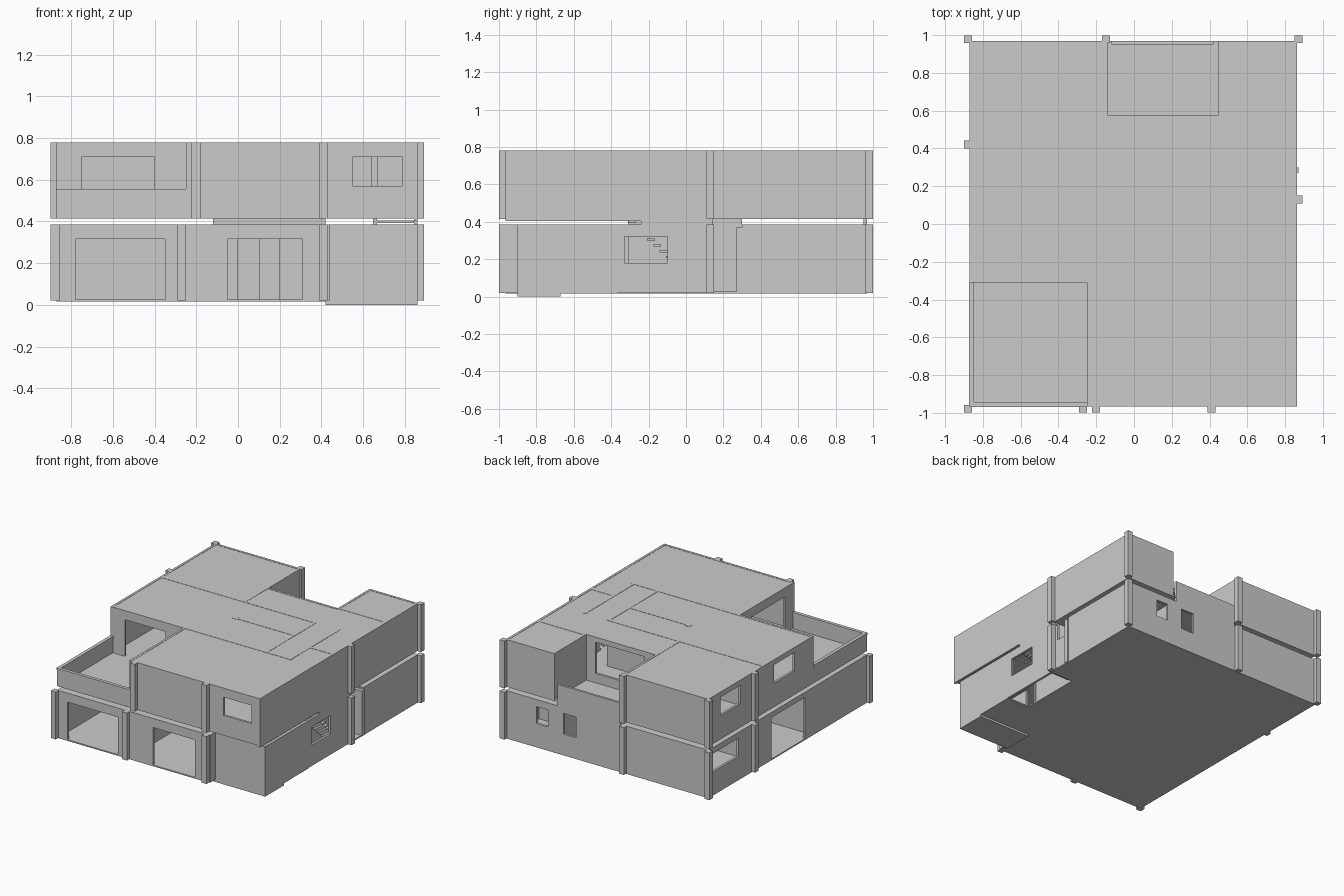
import bpy, bmesh
from mathutils import Vector

if "Cube" in bpy.data.objects:
    bpy.data.objects.remove(bpy.data.objects["Cube"])

T = 0.018                       # wall thickness
G0, G1 = 0.02, 0.385            # ground storey
U0, U1 = 0.415, 0.78            # upper storey


def boxes(name, items):
    """One object made of boxes (x0, x1, y0, y1, z0, z1)."""
    bm = bmesh.new()
    for x0, x1, y0, y1, z0, z1 in items:
        res = bmesh.ops.create_cube(bm, size=1)
        for v in res['verts']:
            v.co = Vector(((x0 + x1) / 2 + v.co.x * (x1 - x0),
                           (y0 + y1) / 2 + v.co.y * (y1 - y0),
                           (z0 + z1) / 2 + v.co.z * (z1 - z0)))
    me = bpy.data.meshes.new(name)
    bm.to_mesh(me)
    bm.free()
    ob = bpy.data.objects.new(name, me)
    bpy.context.collection.objects.link(ob)
    return ob


def wall(name, axis, pos, a, b, z0, z1, openings=()):
    """Wall running along an axis, starting at pos on the other, with openings (a0, a1, z0, z1)."""
    parts, cur = [], a
    for o0, o1, h0, h1 in sorted(openings):
        parts += [(cur, o0, z0, z1), (o0, o1, z0, h0), (o0, o1, h1, z1)]
        cur = o1
    parts.append((cur, b, z0, z1))
    items = []
    for p0, p1, h0, h1 in parts:
        if p1 - p0 < 1e-4 or h1 - h0 < 1e-4:
            continue
        items.append((p0, p1, pos, pos + T, h0, h1) if axis == 'x'
                     else (pos, pos + T, p0, p1, h0, h1))
    boxes(name, items)


L, R, F, B = -0.87, 0.862, -0.965, 0.968   # outer faces

# Ground floor slab with the stair notch and the lower front right step
boxes("ground_floor", [
    (L, 0.67, -0.9, B, 0.016, 0.026), (L, 0.42, F, -0.9, 0.016, 0.026),
    (0.67, R, -0.9, -0.37, 0.016, 0.026), (0.67, R, 0.11, B, 0.016, 0.026)])
boxes("front_right_step", [(0.42, R, -0.9, -0.67, 0.0, 0.02)])

# Ground ceiling, upper floor and roof panels
boxes("ground_ceiling", [
    (L, 0.65, -0.9, B, 0.373, G1), (L, 0.42, F, -0.9, 0.373, G1),
    (0.65, R, -0.9, -0.37, 0.373, G1), (0.65, R, 0.3, B, 0.373, G1)])
boxes("upper_floor", [
    (L, 0.65, F, B, U0, 0.427), (0.65, R, F, -0.3, U0, 0.427),
    (0.65, R, 0.14, B, U0, 0.427)])
boxes("roof", [
    (L, -0.14, 0.3, B, 0.766, 0.778), (L, R, -0.3, 0.3, 0.766, 0.778),
    (-0.24, R, F, -0.3, 0.766, 0.778), (-0.14, R, 0.3, 0.57, 0.766, 0.778),
    (0.45, R, 0.57, B, 0.766, 0.778)])

# Ground storey outer walls
wall("ground_front_wall", 'x', F, L, 0.42, G0, G1,
     [(-0.78, -0.35, G0, 0.315), (-0.05, 0.31, G0, 0.315)])
wall("ground_front_right_wall", 'x', -0.9, 0.42, R, 0.0, G1)
wall("ground_front_return_wall", 'y', 0.42, F, -0.67, G0, G1)
wall("ground_left_wall", 'y', L, F, B, G0, G1,
     [(-0.21, 0.2, 0.026, 0.345), (0.6, 0.93, 0.2, 0.34)])
wall("ground_back_wall", 'x', B - T, L, R, G0, G1,
     [(0.5, 0.6, 0.2, 0.33), (0.26, 0.37, 0.18, 0.34)])
wall("ground_right_wall", 'y', R - T, -0.9, -0.24, G0, G1,
     [(-0.33, -0.24, 0.18, 0.32)])
wall("stair_outer_wall", 'y', R - T, -0.24, 0.145, G0, U1,
     [(-0.24, -0.1, 0.18, 0.32)])
wall("ground_right_back_wall", 'y', R - T, 0.3, B, G0, G1)
boxes("porch_wall_end", [(0.66, 0.87, 0.27, 0.3, G0, 0.37)])

# Ground storey inner walls
wall("ground_garage_side_wall", 'y', -0.27, F, -0.3, G0, G1)
wall("ground_middle_wall", 'x', -0.31, L, 0.67, G0, G1, [(-0.1, 0.2, 0.026, 0.315)])
wall("ground_rear_wall", 'x', 0.285, L, 0.46, G0, G1, [(-0.1, 0.1, 0.026, 0.315)])
wall("ground_back_room_wall", 'y', -0.16, 0.3, B, G0, G1)
wall("ground_bath_wall", 'y', 0.43, 0.57, B, G0, G1)
wall("ground_bath_front_wall", 'x', 0.57, -0.15, R, G0, G1, [(0.0, 0.2, 0.026, 0.315)])

# Upper storey outer walls
wall("upper_front_wall", 'x', F, -0.24, R, U0, U1, [(0.55, 0.79, 0.57, 0.71)])
wall("upper_front_left_wall", 'y', -0.25, F, -0.3, U0, U1, [(-0.85, -0.45, 0.427, 0.71)])
wall("upper_right_front_wall", 'y', R - T, F, -0.24, U0 - 0.012, U1)
wall("upper_right_back_wall", 'y', R - T, 0.145, B, U0, U1)
wall("upper_left_wall", 'y', L, -0.31, B, U0, U1,
     [(-0.08, 0.17, 0.6, 0.74), (0.58, 0.82, 0.6, 0.74)])
wall("upper_back_left_wall", 'x', B - T, L, -0.14, U0, U1)
wall("upper_back_right_wall", 'x', B - T, 0.45, R, U0, U1)
wall("upper_terrace_wall", 'x', -0.31, L, 0.67, U0, U1,
     [(-0.75, -0.4, 0.427, 0.71), (0.47, 0.64, 0.427, 0.71)])
wall("balcony_left_wall", 'y', -0.158, 0.3, B, U0, U1)
wall("balcony_right_wall", 'y', 0.447, 0.57, B, U0, U1)
wall("balcony_inner_wall", 'x', 0.56, -0.15, 0.45, U0, U1, [(-0.05, 0.37, 0.5, 0.74)])

# Upper storey inner walls
wall("upper_rear_wall", 'x', 0.285, L, 0.46, U0, U1)
wall("upper_hall_wall", 'y', 0.445, -0.3, 0.3, U0, U1)
wall("upper_partition", 'x', 0.03, -0.05, 0.46, U0, U1)
boxes("partition_post", [(-0.07, -0.03, 0.02, 0.06, U0, U1)])
wall("upper_bath_wall", 'x', 0.575, 0.45, R, U0, U1)
wall("stair_inner_wall", 'y', 0.648, -0.31, 0.3, G0, U1, [(-0.05, 0.12, 0.427, 0.71)])
wall("stair_head_wall", 'x', -0.07, 0.66, R, 0.55, U1)

# Parapets of the two terraces
wall("terrace_front_parapet", 'x', F, L, -0.24, U0, 0.545)
wall("terrace_left_parapet", 'y', L, F, -0.3, U0, 0.545)
wall("balcony_parapet", 'x', B - T, -0.12, 0.42, G1, 0.55)
boxes("terrace_rail_cap", [(L - 0.002, -0.25, F - 0.004, F + T + 0.004, 0.54, 0.555),
                           (L - 0.004, L + T + 0.004, F, -0.31, 0.54, 0.555)])

# Stairs as open treads
N = 12
boxes("stairs", [(0.666, R - T,
                  0.10 - (i + 1) * 0.4 / N - 0.008, 0.10 - i * 0.4 / N,
                  0.03 + (i + 1) * 0.375 / N - 0.012, 0.03 + (i + 1) * 0.375 / N)
                 for i in range(N)])

# Columns: position and whether they stand on the ground and upper storey
columns = [(-0.878, -0.978, 1, 0), (-0.27, -0.978, 1, 0), (-0.202, -0.978, 0, 1),
           (0.41, -0.978, 1, 1), (-0.878, 0.978, 1, 1), (-0.148, 0.978, 1, 1),
           (0.872, 0.978, 1, 1), (-0.878, 0.42, 1, 1), (0.872, 0.13, 1, 1)]
h = 0.021
for name, k, z0, z1 in (("ground_columns", 2, G0, G1), ("upper_columns", 3, U0, U1)):
    boxes(name, [(c[0] - h, c[0] + h, c[1] - h, c[1] + h, z0, z1) for c in columns if c[k]])
